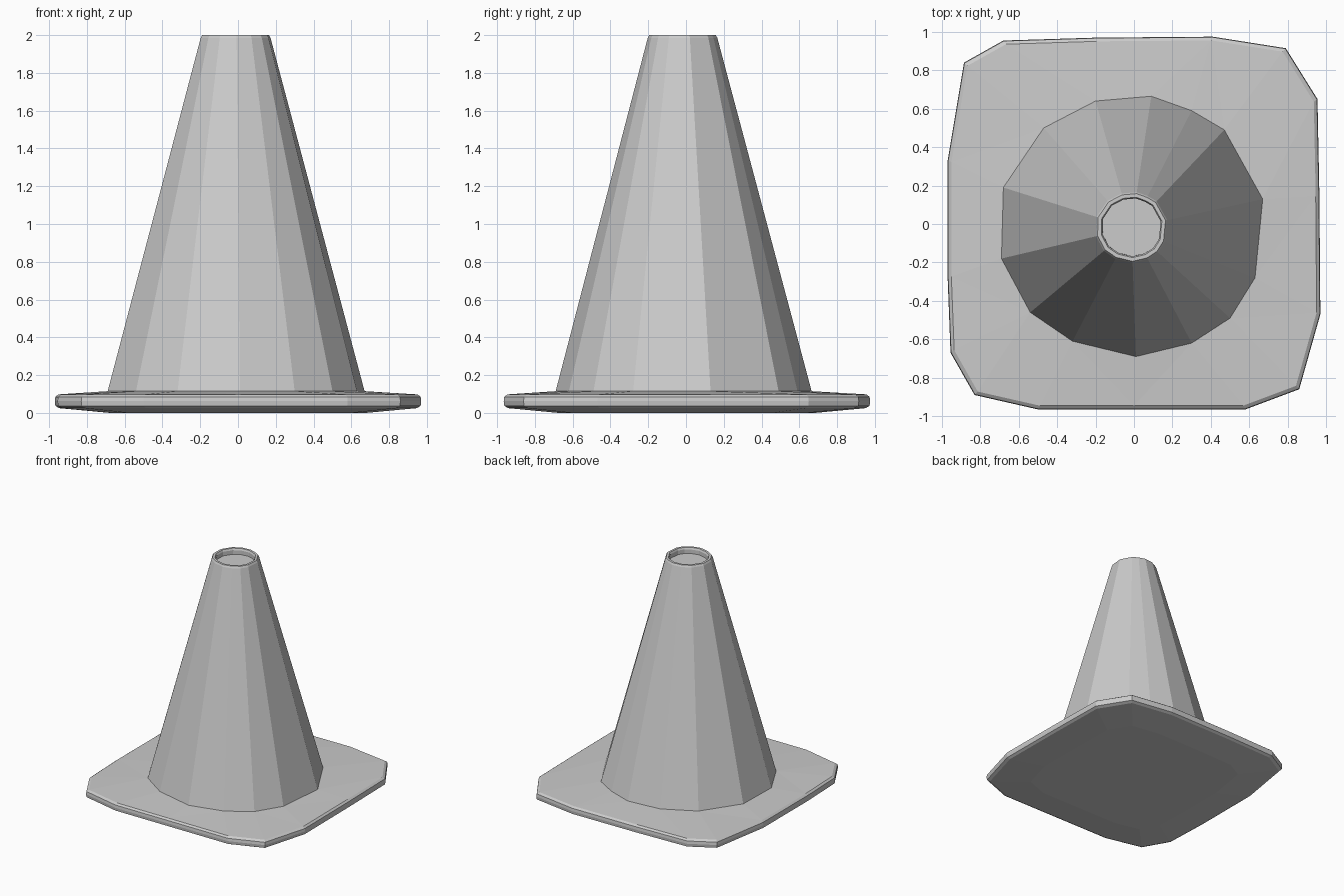
import bpy, bmesh
from mathutils import Vector

cube = bpy.data.objects.get("Cube")
if cube:
    bpy.data.objects.remove(cube, do_unlink=True)

# One plain grey for the whole model
grey = bpy.data.materials.new("plain_grey")
grey.use_nodes = True
colour = (0.6, 0.6, 0.6, 1)
grey.diffuse_color = colour
grey.node_tree.nodes["Principled BSDF"].inputs["Base Color"].default_value = colour

# Uneven outlines, counter-clockwise
plate_outline = [(.97, -.47), (.965, .15), (.955, .65), (.79, .915), (.41, .975), (-.2, .97),
                 (-.68, .955), (-.885, .84), (-.97, .33), (-.97, -.28), (-.955, -.67),
                 (-.83, -.89), (-.5, -.965), (0, -.965), (.58, -.965), (.86, -.86)]
cone_outline = [(.67, .13), (.47, .49), (.3, .59), (.09, .665), (-.2, .64), (-.47, .5),
                (-.68, .19), (-.69, -.18), (-.54, -.46), (-.32, -.61), (.01, -.69),
                (.3, -.62), (.5, -.49), (.63, -.28)]
CONE_FOOT = 0.115
TIP = Vector((-0.01, -0.015))


def add_ring(bm, outline, scale, z, shift=(0, 0)):
    return [bm.verts.new((x * scale + shift[0], y * scale + shift[1], z)) for x, y in outline]


def join(bm, low, high):
    n = len(low)
    for i in range(n):
        j = (i + 1) % n
        bm.faces.new((low[i], low[j], high[j], high[i]))


def ring_edges(bm, ring):
    bm.edges.index_update()
    edges = []
    for i, v in enumerate(ring):
        w = ring[(i + 1) % len(ring)]
        edges.append(bm.edges.get((v, w)) or bm.edges.new((v, w)))
    return edges


def finish(name, bm):
    bmesh.ops.recalc_face_normals(bm, faces=bm.faces)
    mesh = bpy.data.meshes.new(name)
    bm.to_mesh(mesh)
    bm.free()
    mesh.materials.append(grey)
    obj = bpy.data.objects.new(name, mesh)
    bpy.context.collection.objects.link(obj)
    return obj


# Foot plate: shallow domed underside, bevelled rim, top rising to the cone
bm = bmesh.new()
levels = [(.7, 0), (.975, .025), (.997, .037), (1, .062), (.997, .085), (.98, .098)]
rings = [add_ring(bm, plate_outline, s, z) for s, z in levels]
for low, high in zip(rings, rings[1:]):
    join(bm, low, high)
bm.faces.new(rings[0][::-1])
foot = add_ring(bm, cone_outline, 1, CONE_FOOT)
bmesh.ops.bridge_loops(bm, edges=ring_edges(bm, rings[-1]) + ring_edges(bm, foot))
finish("foot_plate", bm)

# Cone body: tapered wall, narrow lip and a shallow recess at the tip
bm = bmesh.new()
levels = [(1, CONE_FOOT), (.272, 1.985), (.26, 2.0), (.232, 2.0), (.222, 1.985), (.222, 1.95)]
rings = [add_ring(bm, cone_outline, s, z, TIP * (z - CONE_FOOT) / (2 - CONE_FOOT))
         for s, z in levels]
for low, high in zip(rings, rings[1:]):
    join(bm, low, high)
bm.faces.new(rings[-1])
finish("cone_body", bm)
